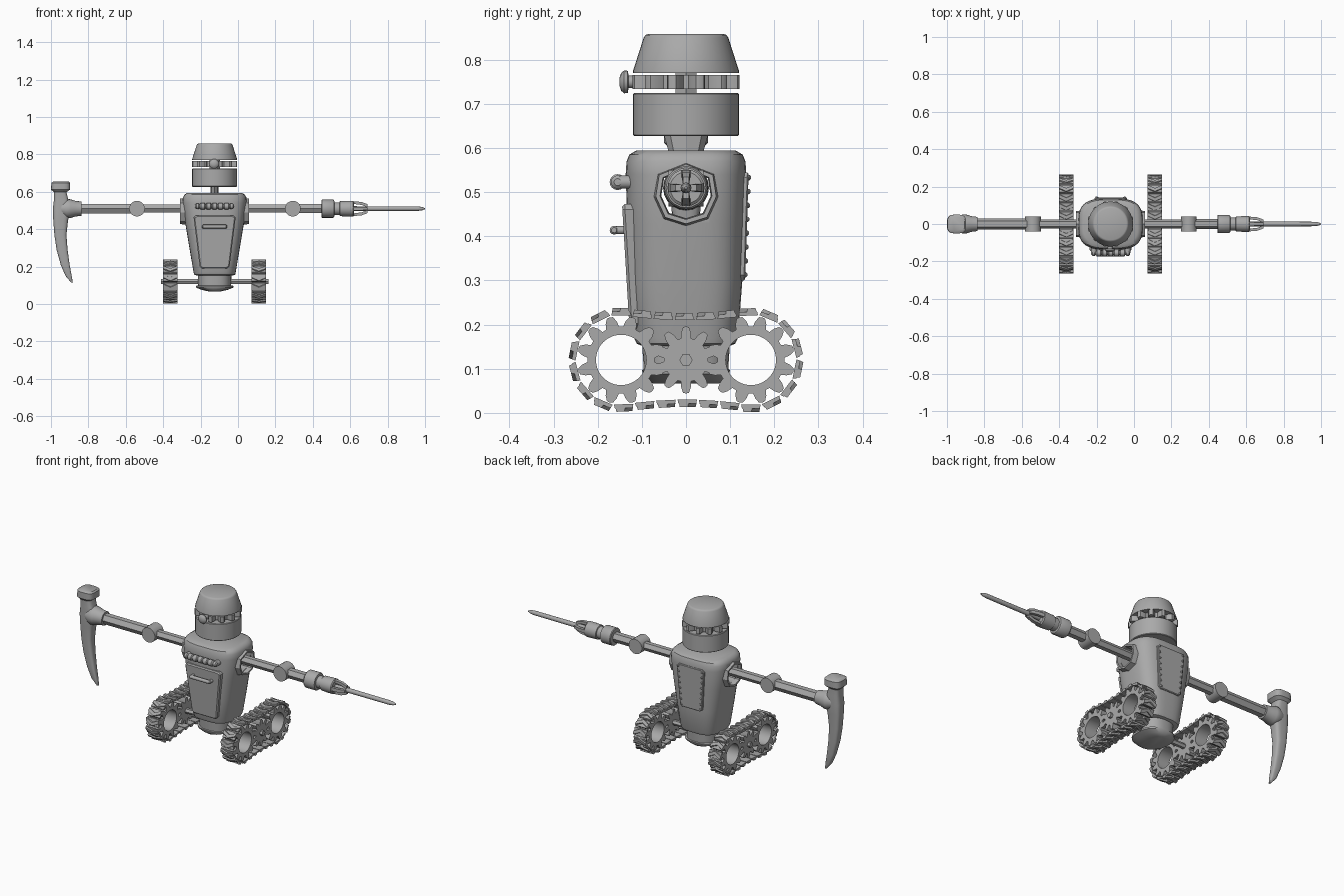
import bpy, bmesh, math
from mathutils import Vector

if "Cube" in bpy.data.objects:
    bpy.data.objects.remove(bpy.data.objects["Cube"])

C = -0.125          # x of the body's centre line
ARM_Z = 0.51
grey = bpy.data.materials.new("plain_grey")
grey.diffuse_color = (0.4, 0.4, 0.4, 1)
grey.use_nodes = True
grey.node_tree.nodes["Principled BSDF"].inputs["Base Color"].default_value = grey.diffuse_color


def loft(bm, rings, wrap=False):
    """Skin a list of equal-length point rings; wrap closes last to first, otherwise cap both ends."""
    vs = [[bm.verts.new(p) for p in r] for r in rings]
    n = len(vs[0])
    for a in range(len(vs) if wrap else len(vs) - 1):
        r, q = vs[a], vs[(a + 1) % len(vs)]
        for i in range(n):
            bm.faces.new((r[i], r[(i + 1) % n], q[(i + 1) % n], q[i]))
    if not wrap:
        bm.faces.new(vs[0][::-1])
        bm.faces.new(vs[-1])


def finish(name, bm, angle=35):
    bmesh.ops.recalc_face_normals(bm, faces=bm.faces)
    me = bpy.data.meshes.new(name)
    bm.to_mesh(me)
    bm.free()
    me.shade_smooth()
    me.set_sharp_from_angle(angle=math.radians(angle))
    me.materials.append(grey)
    ob = bpy.data.objects.new(name, me)
    bpy.context.collection.objects.link(ob)
    return ob


def make(name, rings, wrap=False, angle=35):
    bm = bmesh.new()
    loft(bm, rings, wrap)
    return finish(name, bm, angle)


def put(axis, t, u, v):
    return Vector({'x': (t, u, v), 'y': (u, t, v), 'z': (u, v, t)}[axis])


def turned(profile, axis, centre, sides=24, phase=0.0):
    """Rings of a turned shape; profile is (position along axis, radius)."""
    ang = [phase + 2 * math.pi * i / sides for i in range(sides)]
    return [[put(axis, t, centre[0] + r * math.cos(a), centre[1] + r * math.sin(a)) for a in ang]
            for t, r in profile]


def oval(cx, cy, z, rx, ry, n=3.2, sides=40):
    """Superellipse ring in a horizontal plane."""
    out = []
    for i in range(sides):
        a = 2 * math.pi * (i + 0.5) / sides
        c, s = math.cos(a), math.sin(a)
        out.append(Vector((cx + rx * math.copysign(abs(c) ** (2 / n), c),
                           cy + ry * math.copysign(abs(s) ** (2 / n), s), z)))
    return out


def gear(name, axis, t0, t1, centre, root, tip, teeth, hole=0):
    prof = [(0, root), (.12, root), (.22, (root + tip) / 2), (.36, tip * .985), (.5, tip),
            (.64, tip * .985), (.78, (root + tip) / 2), (.88, root)]
    pol = [((k + f) * 2 * math.pi / teeth, r) for k in range(teeth) for f, r in prof]

    def ring(t, flat):
        return [put(axis, t, centre[0] + (flat or r) * math.cos(a), centre[1] + (flat or r) * math.sin(a))
                for a, r in pol]
    if hole:
        return make(name, [ring(t0, 0), ring(t1, 0), ring(t1, hole), ring(t0, hole)], True)
    return make(name, [ring(t0, 0), ring(t1, 0)])


# body shell, with a tunnel for the arms
body = make("body", [oval(C, 0, z, rx, ry) for z, rx, ry in (
    (.152, .095, .1), (.157, .11, .112), (.17, .113, .118), (.3, .135, .128), (.43, .157, .133),
    (.54, .172, .137), (.57, .17, .135), (.585, .162, .129), (.595, .145, .112))])
OCT = [(0, .055), (.062, .03), (.07, -.02), (.048, -.068), (0, -.083), (-.048, -.068), (-.07, -.02), (-.062, .03)]


def oct_ring(x, k):
    return [Vector((x, u * k, ARM_Z + (v + .012) * k - .012)) for u, v in OCT]


cutter = make("tunnel_cutter", [oct_ring(C - .4, .8), oct_ring(C + .4, .8)])
cutter.hide_render = True
cutter.hide_set(True)
mod = body.modifiers.new("arm_tunnel", 'BOOLEAN')
mod.object = cutter
mod.operation = 'DIFFERENCE'
for s, side in ((-1, "left"), (1, "right")):
    a, b = C + s * .148, C + s * .185
    make(side + "_shoulder_frame", [oct_ring(a, 1.06), oct_ring(b, .98), oct_ring(b, .84), oct_ring(a, .8)],
         True, 20)

# base under the body
make("base", [oval(C, 0, z, rx, ry, 2.5) for z, rx, ry in (
    (.16, .09, .1), (.1, .088, .096), (.097, .101, .1), (.088, .1, .098), (.076, .07, .088), (.067, .03, .075))])


# front door and back plate: trapezoids following the slope of the body
def plate(name, top, bottom, zt, zb, y_in, y_top, y_bot, bevel):
    def ring(y0, y1, d):
        c = .012                                   # clipped corners
        pts = [(-top + d, zt - c), (-top + d + c, zt - d), (top - d - c, zt - d), (top - d, zt - c),
               (bottom - d, zb + c), (bottom - d - c, zb + d), (-bottom + d + c, zb + d), (-bottom + d, zb + c)]
        return [Vector((C + x, y1 + (y0 - y1) * (z - zb) / (zt - zb), z)) for x, z in pts]
    e = .006 if y_top < 0 else -.003
    return make(name, [ring(y_in, y_in, 0), ring(y_top + e, y_bot + e, 0), ring(y_top, y_bot, bevel)], False, 20)


plate("front_door", .112, .08, .473, .19, -.1, -.145, -.128, .006)
plate("back_plate", .087, .07, .545, .3, .1, .142, .134, .004)
bm = bmesh.new()
for s in (-1, 1):
    for k in range(8):
        f = k / 7
        x, y, z = C + s * (.06 + .016 * f), .133 + .008 * f, .313 + .22 * f
        loft(bm, turned([(y - .004, .007), (y + .003, .006), (y + .006, .003)], 'y', (x, z), 8))
finish("back_rivets", bm)

# ribbed bar and door handle, each on two posts
bm = bmesh.new()
prof = [(-.104, .008), (-.098, .015), (-.085, .015), (-.08, .011)]
for k in range(5):
    x = -.064 + .032 * k
    prof += [(x - .014, .012), (x - .01, .018), (x + .01, .018), (x + .014, .012)]
prof += [(.08, .011), (.085, .015), (.098, .015), (.104, .008)]
loft(bm, turned([(C + t, r) for t, r in prof], 'x', (-.155, .523), 16))
for s in (-1, 1):
    loft(bm, turned([(-.1, .015), (-.155, .015)], 'y', (C + s * .09, .523), 12))
finish("chest_bar", bm)
bm = bmesh.new()
loft(bm, turned([(C - .067, .006), (C - .062, .01), (C + .062, .01), (C + .067, .006)], 'x', (-.163, .414), 12))
for s in (-1, 1):
    loft(bm, turned([(-.12, .009), (-.163, .009)], 'y', (C + s * .057, .414), 12))
finish("door_handle", bm)

# neck, head, visor gear, cap and eye
make("neck", [[Vector((C + .022 * math.cos(a), hy * math.sin(a), z)) for a in
               [math.pi * i / 4 for i in range(8)]] for z, hy in ((.58, .036), (.64, .053))], False, 20)
make("head", turned([(.627, .117), (.63, .12), (.722, .12), (.725, .117)], 'z', (C, 0), 40))
make("head_core", turned([(.72, .028), (.775, .028)], 'z', (C, 0), 6), False, 20)
gear("visor_gear", 'z', .734, .766, (C, 0), .092, .125, 12, .055)
make("visor_spokes", turned([(.742, .06), (.758, .06)], 'z', (C, 0), 12))
make("cap", turned([(.77, .12), (.775, .12), (.85, .096), (.856, .092), (.859, .085)], 'z', (C, 0), 40))
make("eye", turned([(-.1, .014), (-.13, .014), (-.132, .025), (-.14, .026), (-.147, .02), (-.151, .008)],
                   'y', (C - .003, .75), 20))

# arms: hexagonal rods with round elbows
for name, x0, x1, r in (("upper_arms", -.54, .295, .025), ("pick_forearm", -.86, -.54, .03),
                        ("drill_forearm", .295, .46, .028)):
    make(name, turned([(x0, r), (x1, r)], 'x', (0, ARM_Z), 6), False, 20)
for x, side in ((-.54, "left"), (.293, "right")):
    make(side + "_elbow", turned([(-.04, .042), (.04, .042)], 'y', (x, ARM_Z), 20))

# pick hammer: socket, striking head and curved spike
make("pick_socket", turned([(-.96, .03), (-.915, .052), (-.895, .05), (-.87, .042), (-.838, .038)],
                           'x', (0, ARM_Z), 20))
make("pick_head", [oval((a + b) / 2, 0, z, (b - a) / 2, hy, 3.5, 20) for z, a, b, hy in (
    (.655, -.988, -.905, .04), (.648, -.998, -.897, .05), (.612, -1, -.897, .05), (.598, -.985, -.917, .036),
    (.56, -.984, -.908, .035), (.51, -.99, -.89, .037), (.45, -.988, -.908, .032), (.37, -.982, -.917, .028),
    (.29, -.97, -.911, .024), (.21, -.948, -.9, .019), (.15, -.922, -.889, .014), (.115, -.892, -.883, .006))])

# drill: collar, chuck, jaws and bit
make("drill_chuck", turned([(.446, .046), (.45, .049), (.508, .049), (.514, .045), (.516, .034), (.543, .034),
                            (.545, .04), (.585, .042), (.615, .042), (.62, .036)], 'x', (0, ARM_Z), 20))
bm = bmesh.new()
for k in range(4):
    a = math.pi / 2 * k
    rad, tan = Vector((0, math.cos(a), math.sin(a))), Vector((0, -math.sin(a), math.cos(a)))
    loft(bm, [[Vector((x, 0, ARM_Z)) + rad * r + tan * w for r, w in ((lo, -h), (hi, -h), (hi, h), (lo, h))]
              for x, lo, hi, h in ((.61, .026, .04, .01), (.66, .02, .036, .009), (.692, .008, .024, .007))])
finish("drill_jaws", bm, 20)
make("drill_bit", turned([(.6, .013), (.96, .012), (.985, .009), (1.0, .003)], 'x', (0, ARM_Z), 12))

# running gear
WZ, WY, R = .12, .147, .1055
make("axle", turned([(C - .288, .015), (C + .288, .015)], 'x', (0, WZ), 6), False, 20)
path = []                                          # belt loop in (y, z), sagging between the wheels
for s in (1, -1):
    for k in range(41):
        a = s * (-math.pi / 2 + math.pi * k / 40) if s > 0 else math.pi / 2 + math.pi * k / 40
        path.append(Vector((s * WY + R * math.cos(a), WZ + R * math.sin(a))))
    for k in range(1, 20):
        y = WY * (1 - k / 10)
        path.append(Vector((s * y, WZ + s * (R - .011 * math.cos(y * math.pi / 2 / WY)))))
seg = [(path[(i + 1) % len(path)] - p).length for i, p in enumerate(path)]
LINKS = 26
pitch = sum(seg) / LINKS


def along(d):
    d %= sum(seg)
    for i, l in enumerate(seg):
        if d <= l:
            return path[i].lerp(path[(i + 1) % len(path)], d / l)
        d -= l
    return path[0]


for s, side in ((-1, "left"), (1, "right")):
    x = C + s * .237
    for y, where in ((-WY, "front"), (WY, "rear")):
        gear(f"{side}_{where}_wheel", 'x', x - .036, x + .036, (y, WZ), .076, .1, 12, .057)
    gear(side + "_drive_gear", 'x', x - .036, x + .036, (0, WZ), .05, .076, 10)
    bm = bmesh.new()
    for k in range(LINKS):
        p, q = along((k - .46) * pitch), along((k + .46) * pitch)
        m, t = along(k * pitch), (q - p).normalized()
        n = Vector((t.y, -t.x))

        def section(dx, t0, t1, n0, n1):
            return [Vector((x + dx, *(m + t * u + n * v)))
                    for u, v in ((t0, n0), (t1, n0), (t1 - .002, n1), (t0 + .002, n1))]
        h = pitch * .46
        loft(bm, [section(dx, -h, h, -.0045, .0045) for dx in (-.039, .039)])
        loft(bm, [section(dx, c - .011, c + .011, .003, .012)          # chevron tread
                  for dx, c in ((-.039, -.008), (0, .01), (.039, -.008))])
    finish(side + "_track", bm, 20)
